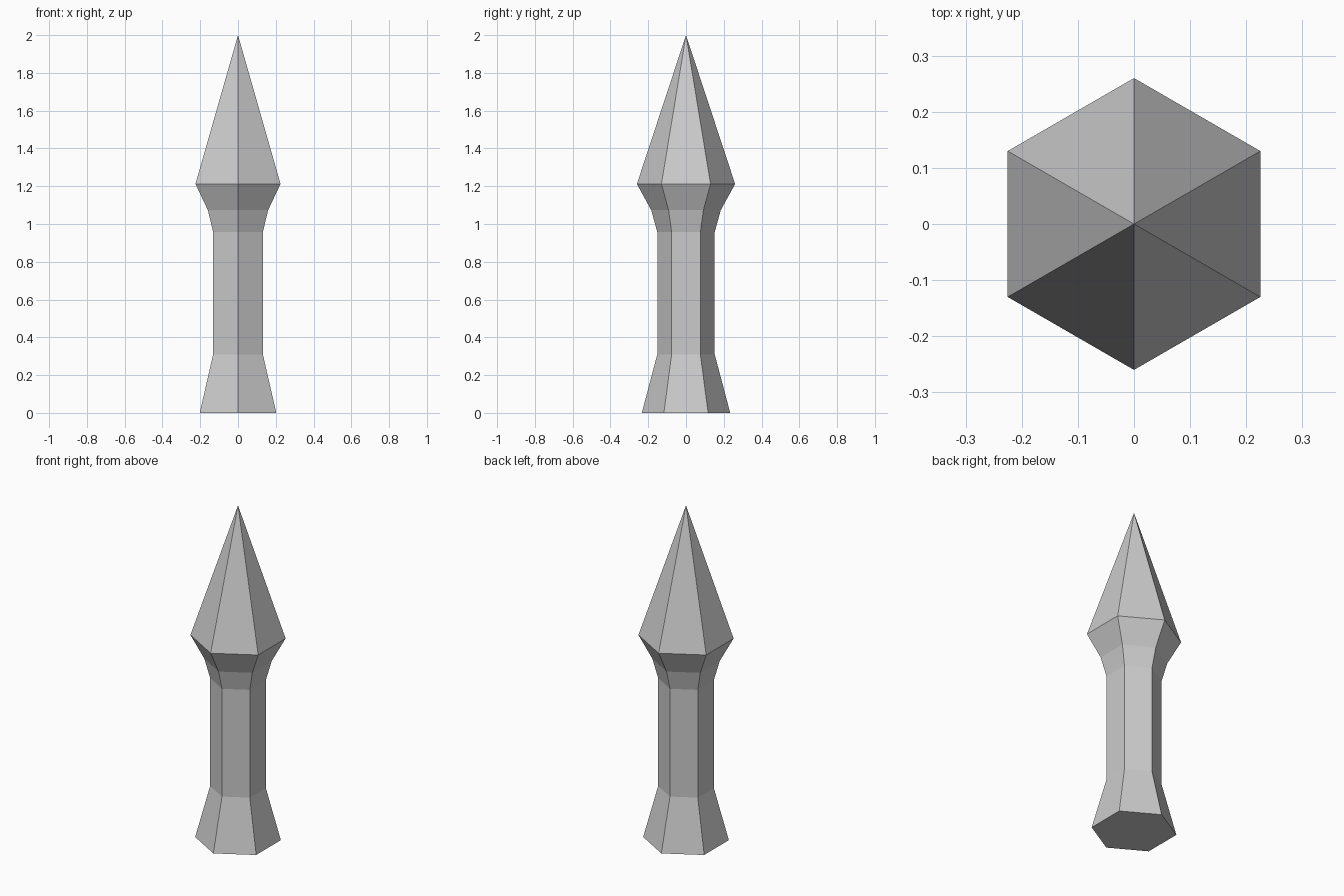
import bpy, bmesh
from math import sin, cos, pi

if "Cube" in bpy.data.objects:
    bpy.data.objects.remove(bpy.data.objects["Cube"])

SIDES = 6


def lathe(name, profile):
    """Hexagonal solid from (radius, z) rings; radius 0 makes a point."""
    bm = bmesh.new()
    rings = []
    for r, z in profile:
        if r == 0:
            rings.append([bm.verts.new((0, 0, z))] * SIDES)
        else:
            angles = [pi / 2 + 2 * pi * i / SIDES for i in range(SIDES)]
            rings.append([bm.verts.new((r * cos(a), r * sin(a), z)) for a in angles])
    bm.faces.new(rings[0][::-1])
    for low, high in zip(rings, rings[1:]):
        for i in range(SIDES):
            j = (i + 1) % SIDES
            corners = [low[i], low[j], high[j], high[i]]
            bm.faces.new(list(dict.fromkeys(corners)))
    bmesh.ops.recalc_face_normals(bm, faces=bm.faces)
    mesh = bpy.data.meshes.new(name)
    bm.to_mesh(mesh)
    bm.free()
    obj = bpy.data.objects.new(name, mesh)
    bpy.context.collection.objects.link(obj)
    return obj


# Flared foot, straight shaft, stepped collar and pointed tip in one solid
lathe("spire_post", [
    (0.234, 0.0),
    (0.152, 0.31),
    (0.152, 0.957),
    (0.184, 1.073),
    (0.26, 1.212),
    (0.0, 2.0),
])
